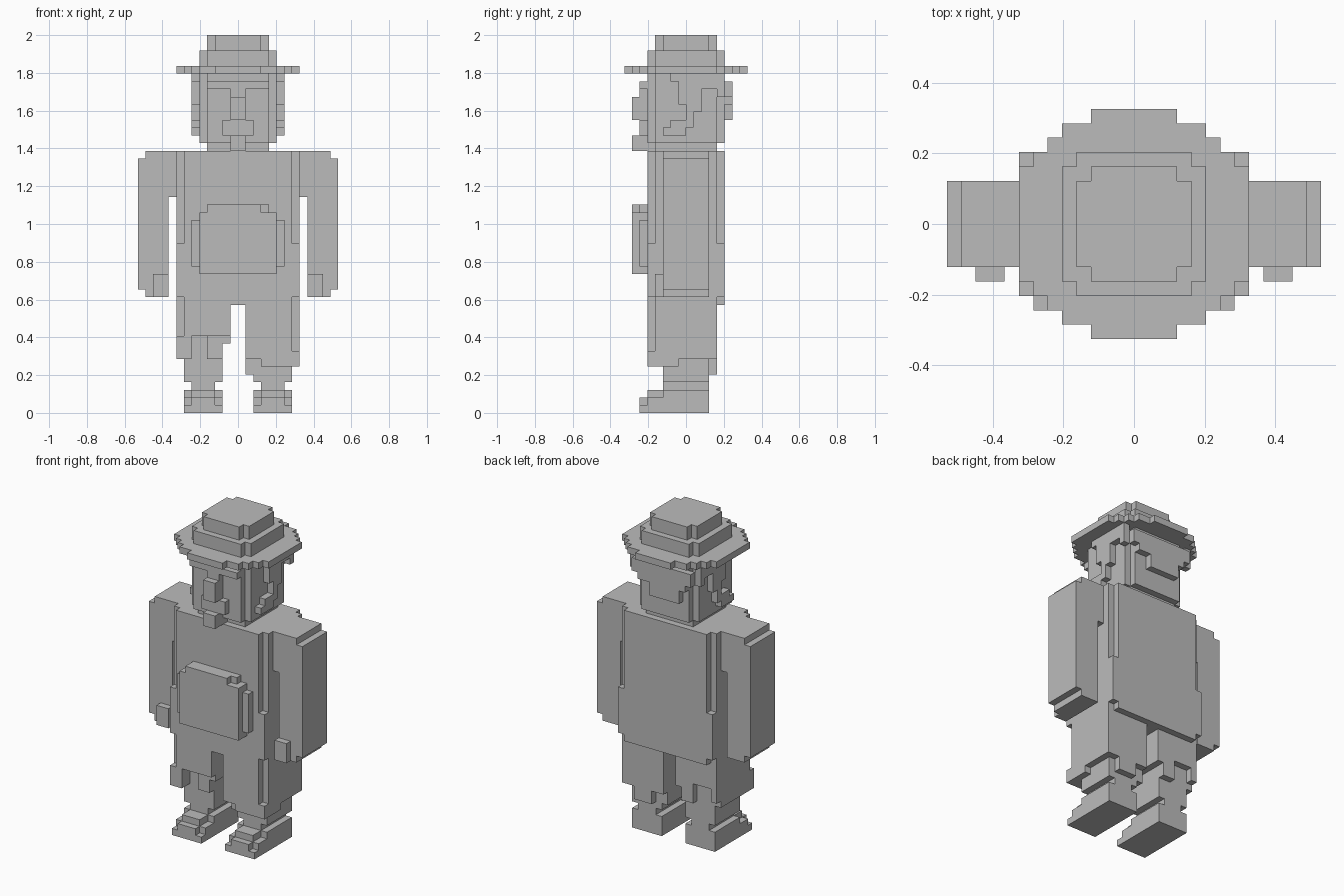
import bpy
import bmesh
from mathutils import Matrix, Vector

UNIT = 2 / 49  # edge of one building cube

if "Cube" in bpy.data.objects:
    bpy.data.objects.remove(bpy.data.objects["Cube"], do_unlink=True)

grey = bpy.data.materials.new("plain_grey")
grey.use_nodes = True
grey.diffuse_color = (0.5, 0.5, 0.5, 1)
grey.node_tree.nodes["Principled BSDF"].inputs["Base Color"].default_value = grey.diffuse_color


def build(name, blocks):
    """Make one flat-shaded object from blocks given as x, y and z ranges in cubes."""
    bm = bmesh.new()
    for x, y, z in blocks:
        low, high = Vector((x[0], y[0], z[0])), Vector((x[1], y[1], z[1]))
        place = Matrix.Translation((low + high) * UNIT / 2)
        size = Matrix.Diagonal((high - low) * UNIT).to_4x4()
        bmesh.ops.create_cube(bm, size=1, matrix=place @ size)
    mesh = bpy.data.meshes.new(name)
    bm.to_mesh(mesh)
    bm.free()
    mesh.materials.append(grey)
    part = bpy.data.objects.new(name, mesh)
    bpy.context.collection.objects.link(part)
    return part


def mid(half):
    return (-half, half)


def flip(blocks):
    return [((-x[1], -x[0]), y, z) for x, y, z in blocks]


def pair(name, blocks):
    build("left_" + name, blocks)
    build("right_" + name, flip(blocks))


def rounded(half, z):
    """Square slab with one cube missing at each corner."""
    return [(mid(half), mid(half - 1), z), (mid(half - 1), mid(half), z)]


# Hat
build("hat_top", rounded(4, (47, 49)))
build("hat_band", rounded(5, (45, 47)))
brim_steps = [(8, 4), (7, 5), (6, 6), (5, 7), (3, 8)]
build("hat_brim", [(mid(w), mid(d), (44, 45)) for w, d in brim_steps])

# Head and face
build("head", rounded(5, (35, 44)))
build("neck", [(mid(4), mid(4), (34, 35))])
build("brow", [(mid(4), (-6, -5), (42, 43)), (mid(1), (-6, -5), (38, 42))])
build("nose", [(mid(1), (-7, -5), (38, 41))])
build("moustache", [(mid(2), (-6, -5), (36, 38))])
build("beard", [(mid(1), (-7, -4), (34, 36))])

# Hair: side locks curl forward, the back hangs lower in the middle
side = (5, 6)
pair("side_hair", [
    (side, (-2, 4), (43, 44)),
    (side, (-1, 4), (42, 43)),
    (side, (-1, 2), (40, 42)),
    (side, (0, 1), (37, 40)),
    (side, (-2, 0), (36, 38)),
    (side, (-3, 0), (36, 37)),
    (side, (1, 2), (39, 40)),
    (side, (4, 5), (41, 44)),
])
build("back_hair", [
    (mid(5), side, (41, 43)),
    (mid(4), side, (40, 42)),
    ((-3, 2), side, (38, 41)),
])

# Torso with narrowed upper corners, and belly
build("torso", [
    (mid(7), mid(5), (14, 34)),
    (mid(8), mid(4), (15, 34)),
    (mid(8), mid(5), (15, 22)),
])
build("belly", [
    (mid(6), (-6, -5), (19, 25)),
    (mid(5), (-7, -5), (18, 26)),
    (mid(4), (-6, -5), (26, 27)),
    ((-4, 3), (-7, -5), (26, 27)),
])

# Arms
pair("arm", [
    ((9, 12), mid(3), (15, 34)),
    ((12, 13), mid(3), (16, 33)),
    ((8, 9), mid(3), (28, 34)),
])
pair("hand", [((9, 11), (-4, -3), (15, 18))])

# Trouser legs, the right one with a shorter ragged hem
build("left_trouser", [
    ((1, 7), (-5, 4), (7, 15)),
    ((7, 8), (-4, 4), (7, 15)),
    ((3, 7), (-5, 3), (6, 7)),
    ((1, 2), (-3, 3), (5, 7)),
    ((7, 8), (-5, -1), (6, 8)),
    ((3, 6), (3, 4), (5, 7)),
])
build("right_trouser", [
    ((-7, -1), (-5, 4), (10, 15)),
    ((-8, -7), (-4, 4), (8, 15)),
    ((-8, -6), (-5, 3), (7, 10)),
    ((-3, -1), (-4, 4), (9, 10)),
    ((-4, -2), (-4, 4), (7, 10)),
])

# Shins, ankles and stepped shoes
pair("shin", [((2, 7), (-3, 3), (4, 10))])
pair("ankle", [((3, 6), (-3, 3), (2, 5))])
pair("shoe", [
    ((2, 7), (-5, 3), (0, 2)),
    ((3, 6), (-5, 2), (2, 3)),
    ((2, 7), (-3, 3), (2, 3)),
    ((2, 7), (-6, -5), (0, 1)),
    ((3, 6), (-6, -5), (1, 2)),
])
